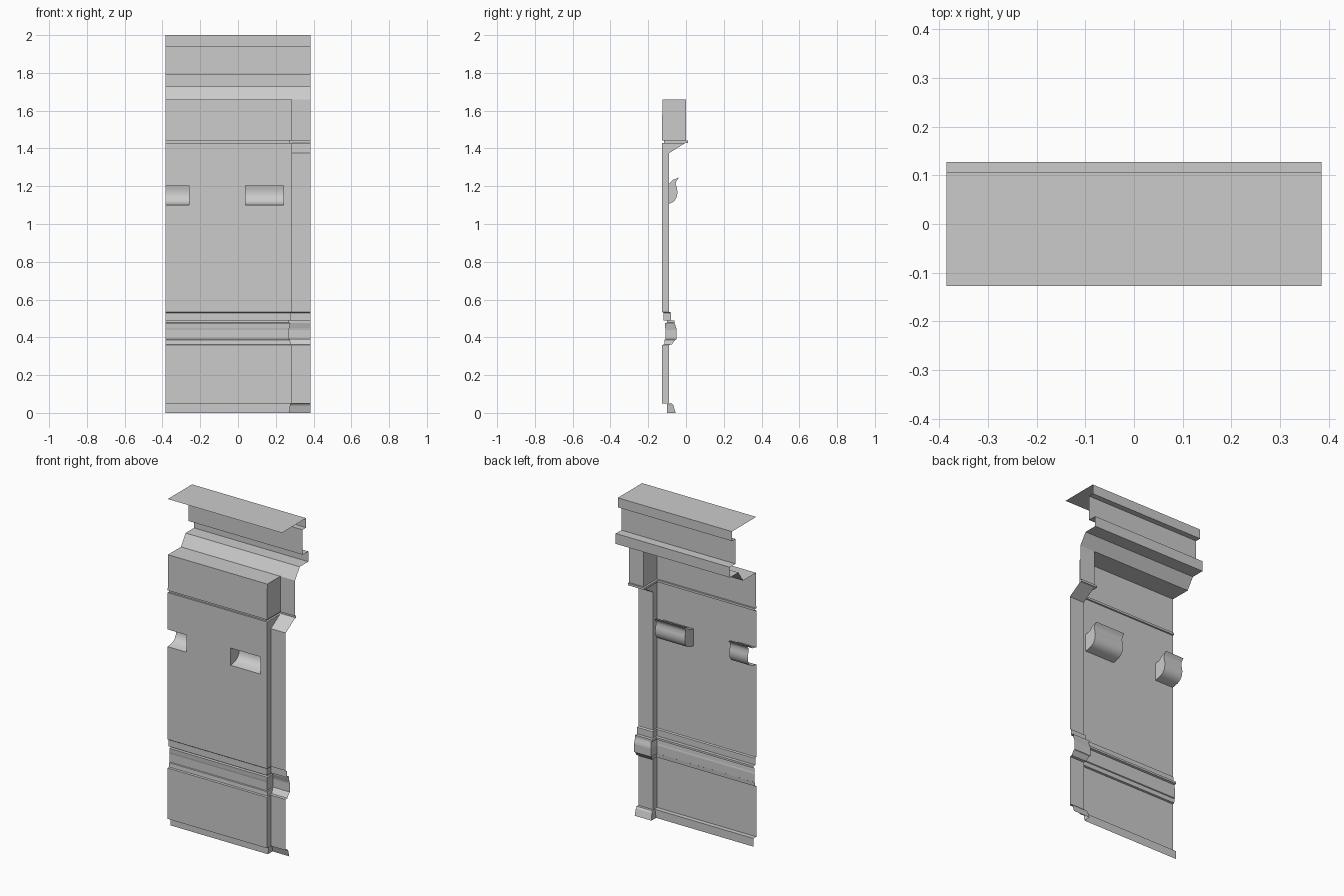
import bpy

if "Cube" in bpy.data.objects:
    bpy.data.objects.remove(bpy.data.objects["Cube"])

L, R, C = -0.385, 0.385, 0.285      # left edge, right edge, pilaster corner


def make(name, verts, faces, smooth=False):
    me = bpy.data.meshes.new(name)
    me.from_pydata(verts, [], faces)
    ob = bpy.data.objects.new(name, me)
    bpy.context.collection.objects.link(ob)
    if smooth:
        bpy.ops.object.select_all(action='DESELECT')
        bpy.context.view_layer.objects.active = ob
        ob.select_set(True)
        bpy.ops.object.shade_smooth_by_angle(angle=0.7)
    return ob


def stepped_sheet(name, rows, wall=True):
    """rows: (z, wall y, corner x, pilaster y); sheet faces +y"""
    v, f = [], []
    for z, yw, xc, yp in rows:
        v += [(L, yw, z), (xc, yw, z), (xc, yp, z), (R, yp, z)]
    for i in range(len(rows) - 1):
        for k in range(0 if wall else 1, 3):
            a = i * 4 + k
            f.append((a, a + 4, a + 5, a + 1))
    return make(name, v, f)


def sweep(name, prof, x0, x1, smooth=False, caps=()):
    """extrude an open (y, z) profile along x, with optional end caps"""
    n = len(prof)
    v = [(x, y, z) for x in (x0, x1) for y, z in prof]
    f = [(i, i + 1, n + i + 1, n + i) for i in range(n - 1)]
    if 0 in caps:
        f.append(tuple(reversed(range(n))))
    if 1 in caps:
        f.append(tuple(range(n, 2 * n)))
    return make(name, v, f, smooth)


# baseboard and lower wall
stepped_sheet("baseboard", [
    (0.0, -0.10, 0.272, -0.055), (0.04, -0.10, 0.277, -0.067),
    (0.05, -0.10, 0.28, -0.075), (0.05, -0.127, C, -0.09)])
stepped_sheet("lower_wall", [(0.05, -0.127, C, -0.09), (0.36, -0.127, C, -0.09)])

# chair rail
stepped_sheet("chair_rail", [
    (0.36, -0.127, C, -0.09), (0.362, -0.115, 0.28, -0.075),
    (0.387, -0.113, 0.275, -0.057), (0.39, -0.108, 0.27, -0.05),
    (0.44, -0.108, 0.27, -0.05), (0.45, -0.11, 0.272, -0.052),
    (0.475, -0.112, 0.277, -0.06), (0.478, -0.10, 0.27, -0.06),
    (0.49, -0.10, 0.27, -0.06), (0.49, -0.12, 0.28, -0.08),
    (0.53, -0.12, 0.28, -0.08), (0.535, -0.127, C, -0.09)])

# pilaster shaft with sloping corbel
stepped_sheet("pilaster", [
    (0.535, -0.127, C, -0.09), (1.375, -0.127, C, -0.09),
    (1.43, -0.127, C, -0.002)], wall=False)

# main wall panel with the two openings left out
xs, zs = [L, -0.26, 0.04, 0.24, C], [0.535, 1.10, 1.205, 1.43]
verts = [(x, -0.127, z) for z in zs for x in xs]
faces = [(j * 5 + i, j * 5 + i + 5, j * 5 + i + 6, j * 5 + i + 1)
         for j in range(3) for i in range(4) if not (j == 1 and i in (0, 2))]
make("wall_panel", verts, faces)

# top bead and upper wall
stepped_sheet("upper_wall", [
    (1.43, -0.127, C, -0.002), (1.43, -0.117, 0.273, 0.01),
    (1.443, -0.117, 0.273, 0.01), (1.443, -0.127, C, 0.0),
    (1.66, -0.125, C, 0.0)])

# rounded troughs behind the openings
trough = [(-0.127, 1.205), (-0.092, 1.212), (-0.07, 1.234), (-0.036, 1.246),
          (-0.05, 1.23), (-0.055, 1.212), (-0.048, 1.19), (-0.045, 1.165),
          (-0.05, 1.14), (-0.063, 1.12), (-0.085, 1.108), (-0.127, 1.10)]
sweep("trough_left", trough, L, -0.26, True, caps=(1,))
sweep("trough_right", trough, 0.04, 0.24, True, caps=(0, 1))

# soffit and stepped cornice
sweep("soffit", [(-0.125, 1.66), (0.0, 1.66)], L, C)
sweep("cornice", [
    (0.0, 1.66), (0.045, 1.727), (0.127, 1.727), (0.127, 1.79), (0.073, 1.79),
    (0.073, 1.942), (0.107, 1.942), (0.107, 2.0), (-0.127, 2.0)], L, R)
